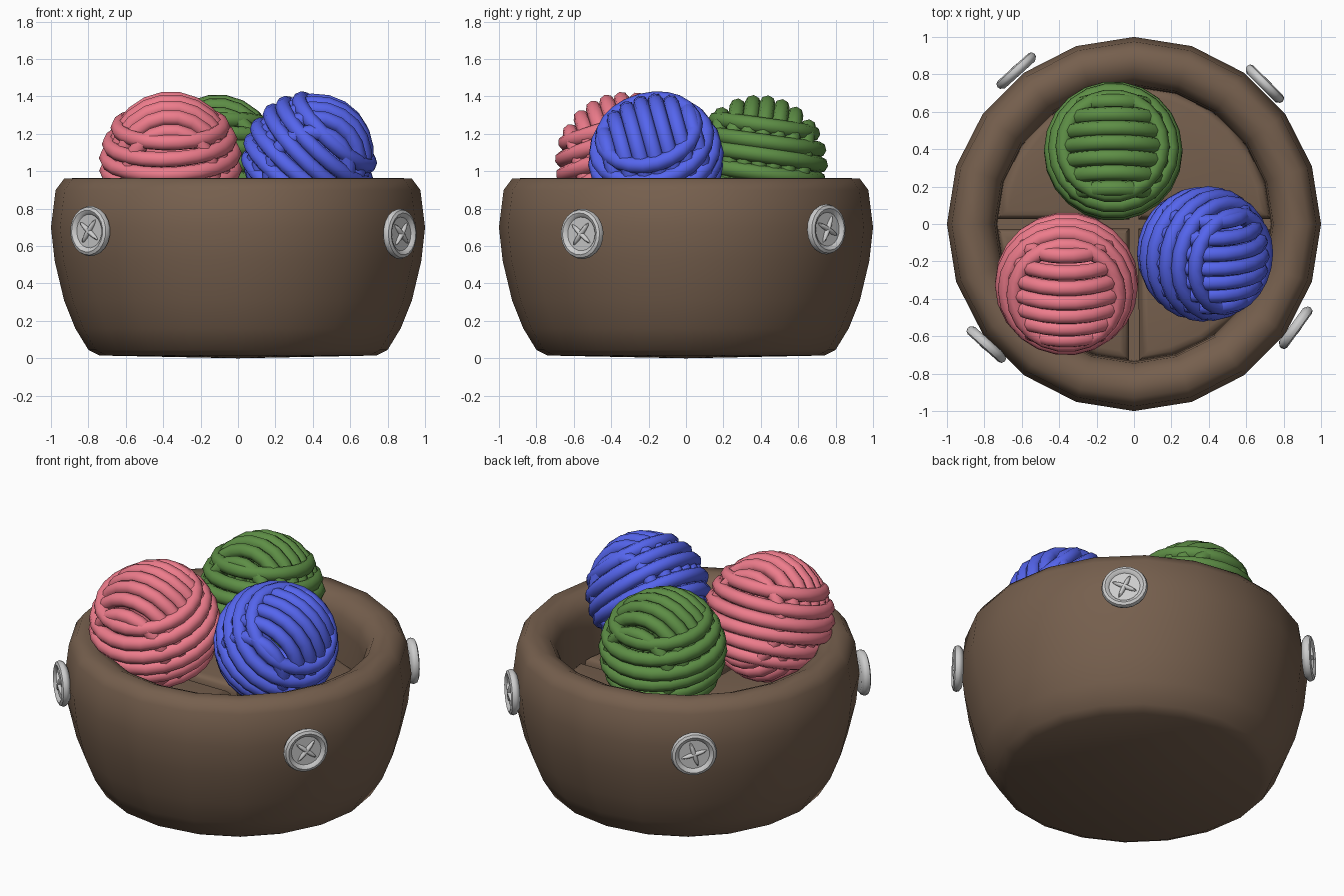
import bpy, bmesh, math, random
from mathutils import Vector, Matrix

if "Cube" in bpy.data.objects:
    bpy.data.objects.remove(bpy.data.objects["Cube"])

random.seed(4)


def material(name, rgb):
    m = bpy.data.materials.new(name)
    m.diffuse_color = (*rgb, 1)
    m.use_nodes = True
    m.node_tree.nodes["Principled BSDF"].inputs["Base Color"].default_value = m.diffuse_color
    return m


brown = material("brown_felt", (0.18, 0.115, 0.075))


def finish(bm, name, mat=None, angle=40):
    bmesh.ops.recalc_face_normals(bm, faces=bm.faces)
    me = bpy.data.meshes.new(name)
    bm.to_mesh(me)
    bm.free()
    ob = bpy.data.objects.new(name, me)
    bpy.context.collection.objects.link(ob)
    if mat:
        me.materials.append(mat)
    bpy.ops.object.select_all(action='DESELECT')
    bpy.context.view_layer.objects.active = ob
    ob.select_set(True)
    bpy.ops.object.shade_smooth_by_angle(angle=math.radians(angle))
    return ob


def lathe(bm, profile, n):
    """Spin (radius, height) points around z; zero radius closes to a pole."""
    rings = []
    for r, z in profile:
        if r == 0:
            rings.append([bm.verts.new((0, 0, z))] * n)
        else:
            rings.append([bm.verts.new((r * math.cos(math.tau * i / n),
                                        r * math.sin(math.tau * i / n), z)) for i in range(n)])
    for a, b in zip(rings, rings[1:]):
        for i in range(n):
            j = (i + 1) % n
            bm.faces.new(list(dict.fromkeys((a[i], a[j], b[j], b[i]))))


def tube_ring(bm, point, tube, n=22, sides=8):
    """Closed tube; point(angle) returns (centre, outward direction, plane axis)."""
    rings = []
    for i in range(n):
        c, out, axis = point(math.tau * i / n)
        rings.append([bm.verts.new(c + tube * (math.cos(math.tau * k / sides) * out
                                               + math.sin(math.tau * k / sides) * axis))
                      for k in range(sides)])
    for i in range(n):
        a, b = rings[i], rings[(i + 1) % n]
        for k in range(sides):
            m = (k + 1) % sides
            bm.faces.new((a[k], a[m], b[m], b[k]))


# Basket shell with a thick rolled rim
bm = bmesh.new()
lathe(bm, [(0, 0), (0.74, 0.015), (0.80, 0.045), (0.87, 0.16), (0.93, 0.31), (0.98, 0.52),
           (1.0, 0.70), (0.975, 0.90), (0.93, 0.96), (0.85, 0.965), (0.785, 0.935),
           (0.745, 0.87), (0.735, 0.78), (0.73, 0.48), (0, 0.48)], 20)
finish(bm, "basket", brown, 50)

# Four padded floor cushions
for q in range(4):
    bm = bmesh.new()
    pts = [(0.025, 0.025)]
    for i in range(7):
        a = math.radians(2 + 86 * i / 6)
        pts.append((0.735 * math.cos(a), 0.735 * math.sin(a)))
    face = bm.faces.new([bm.verts.new((x, y, 0.45)) for x, y in pts])
    top = bmesh.ops.extrude_face_region(bm, geom=[face])
    bmesh.ops.translate(bm, vec=(0, 0, 0.16),
                        verts=[v for v in top['geom'] if isinstance(v, bmesh.types.BMVert)])
    edges = [e for e in bm.edges if all(v.co.z > 0.5 for v in e.verts)]
    bmesh.ops.bevel(bm, geom=edges, offset=0.05, segments=3, profile=0.5, affect='EDGES')
    bmesh.ops.rotate(bm, verts=bm.verts, matrix=Matrix.Rotation(q * math.pi / 2, 3, 'Z'))
    finish(bm, f"floor_cushion_{q + 1}", brown)


# Yarn balls: stacked loops round the middle, crossing loops filling both caps
def yarn_ball(name, centre, radius, axis, mat):
    bm = bmesh.new()
    t = 0.043
    R = radius - t
    X, Y, Z = Vector((1, 0, 0)), Vector((0, 1, 0)), Vector((0, 0, 1))
    for i in range(6):
        h = (i - 2.5) * 0.08
        r = math.sqrt(R * R - h * h)
        tilt = Matrix.Rotation(math.radians(random.uniform(-3, 3)), 3, 'Y')

        def around(a):
            d = math.cos(a) * X + math.sin(a) * Y
            return tilt @ (d * r + Z * h), tilt @ d, tilt @ Z
        tube_ring(bm, around, t)
    for i in range(7):
        h = (i - 3) * 0.078
        s = math.sqrt(1 - (h / R) ** 2)

        def over(a):
            d = math.cos(a) * X + math.sin(a) * Z
            c = X * (math.cos(a) * s * R * 0.9) + Z * (math.sin(a) * s * R) + Y * h
            return c, d, Y
        tube_ring(bm, over, t)
    # orient: local z along the ball's axis, crossing loops kept in line with x
    z = Vector(axis).normalized()
    y = z.cross(X).normalized()
    x = y.cross(z)
    rot = Matrix((x, y, z)).transposed().to_4x4()
    bmesh.ops.transform(bm, matrix=Matrix.Translation(centre) @ rot, verts=bm.verts)
    finish(bm, name, mat, 60)


yarn_ball("pink_yarn_ball", (-0.36, -0.32, 1.045), 0.385, (0, -0.3, 0.95),
          material("pink_yarn", (0.85, 0.2, 0.26)))
yarn_ball("green_yarn_ball", (-0.11, 0.39, 1.04), 0.373, (0, 0.14, 0.99),
          material("green_yarn", (0.11, 0.27, 0.06)))
yarn_ball("blue_yarn_ball", (0.38, -0.16, 1.065), 0.365, (0.65, -0.2, 0.73),
          material("blue_yarn", (0.09, 0.13, 0.85)))


# Buttons: dished disc with raised rim and crossed stitches
def button(name, x, y, z, facing, spin):
    bm = bmesh.new()
    lathe(bm, [(0, -0.03), (0.11, -0.03), (0.13, -0.015), (0.135, 0.0), (0.128, 0.018),
               (0.112, 0.025), (0.098, 0.018), (0.09, 0.008), (0, 0.008)], 20)
    for s in (0, 1):
        m = (Matrix.Rotation(math.radians(45 + 90 * s), 4, 'Z') @ Matrix.Translation((0, 0, 0.01))
             @ Matrix.Diagonal((0.078, 0.014, 0.017, 1)))
        bmesh.ops.create_uvsphere(bm, u_segments=12, v_segments=8, radius=1, matrix=m)
    m = (Matrix.Translation((x, y, z)) @ Matrix.Rotation(math.radians(facing), 4, 'Z')
         @ Matrix.Rotation(math.radians(90), 4, 'Y') @ Matrix.Rotation(math.radians(spin), 4, 'Z'))
    bmesh.ops.transform(bm, matrix=m, verts=bm.verts)
    finish(bm, name)


button("button_front_right", 0.865, -0.555, 0.665, -36, 5)
button("button_front_left", -0.79, -0.645, 0.68, -132, 8)
button("button_back_right", 0.70, 0.75, 0.69, 45, 20)
button("button_back_left", -0.63, 0.82, 0.68, 132, -28)
